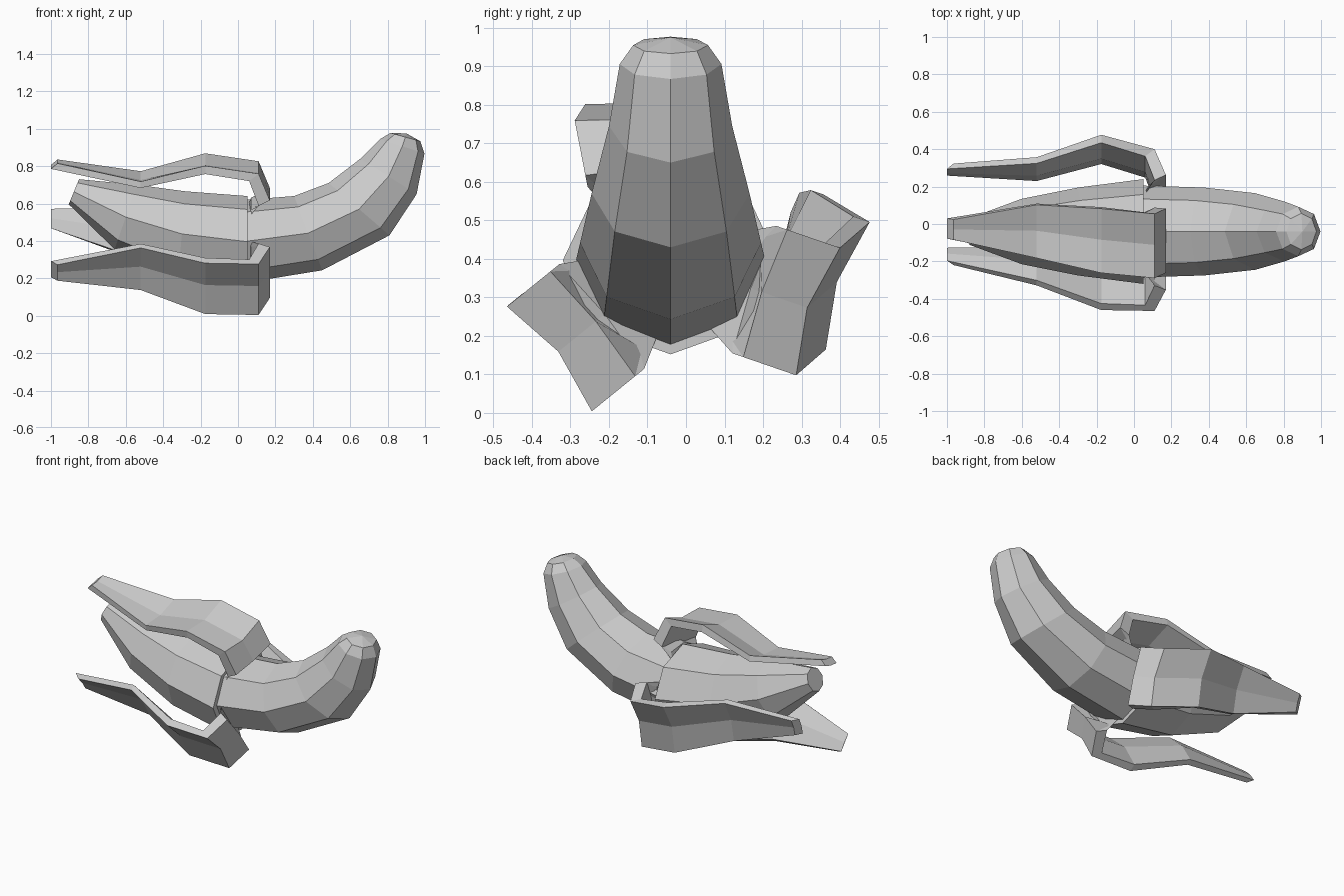
import bpy, bmesh, math
from mathutils import Vector

cube = bpy.data.objects.get("Cube")
if cube:
    bpy.data.objects.remove(cube)

AXIS_Y, AXIS_Z = -0.04, 0.395

grey = bpy.data.materials.new("plain grey")
grey.use_nodes = True
COLOUR = (0.6, 0.6, 0.6, 1)
grey.diffuse_color = COLOUR
for node in grey.node_tree.nodes:
    if node.type == 'BSDF_PRINCIPLED':
        node.inputs["Base Color"].default_value = COLOUR


def loft(name, rings, tip=None):
    """Skin closed rings of points, with a flat or pointed far end."""
    bm = bmesh.new()
    loops = [[bm.verts.new(p) for p in ring] for ring in rings]
    n = len(loops[0])
    for a, b in zip(loops, loops[1:]):
        for i in range(n):
            j = (i + 1) % n
            bm.faces.new((a[i], a[j], b[j], b[i]))
    bm.faces.new(loops[0])
    if tip:
        pole = bm.verts.new(tip)
        for i in range(n):
            bm.faces.new((loops[-1][i], loops[-1][(i + 1) % n], pole))
    else:
        bm.faces.new(loops[-1])
    bmesh.ops.recalc_face_normals(bm, faces=bm.faces)
    mesh = bpy.data.meshes.new(name)
    bm.to_mesh(mesh)
    bm.free()
    mesh.materials.append(grey)
    obj = bpy.data.objects.new(name, mesh)
    bpy.context.collection.objects.link(obj)
    return obj


def octagon(bottom, top, radius):
    """Tilted eight-sided ring through a bottom and a top point in x, z."""
    b, t = Vector(bottom), Vector(top)
    mid, half = (b + t) / 2, (t - b) / 2
    ring = []
    for i in range(8):
        a = i * math.pi / 4
        p = mid + half * math.cos(a)
        ring.append((p.x, AXIS_Y + radius * math.sin(a), p.y))
    return ring


# Curved skin, from the seam up to the rounded tip
loft("curved_skin", [
    octagon((0.05, 0.178), (0.05, 0.62), 0.245),
    octagon((0.45, 0.243), (0.30, 0.64), 0.235),
    octagon((0.81, 0.43), (0.485, 0.71), 0.205),
    octagon((0.955, 0.65), (0.655, 0.84), 0.16),
    octagon((0.997, 0.867), (0.76, 0.945), 0.132),
    octagon((0.975, 0.933), (0.815, 0.977), 0.097),
], tip=(0.90, AXIS_Y, 0.975))

# Exposed fruit, tapering to a blunt end
loft("fruit", [
    octagon((0.05, 0.152), (0.05, 0.64), 0.28),
    octagon((-0.32, 0.21), (-0.28, 0.665), 0.235),
    octagon((-0.66, 0.355), (-0.54, 0.70), 0.175),
    octagon((-0.905, 0.596), (-0.85, 0.73), 0.072),
])


def peel(name, degrees, wide, middle, end):
    """Folded strip; wide, middle and end are y, z centres along its length."""
    a = math.radians(degrees)
    out = Vector((0, math.cos(a), math.sin(a)))
    side = Vector((0, -math.sin(a), math.cos(a)))
    fwd = Vector((1, 0, 0))
    axis = Vector((0, AXIS_Y, AXIS_Z))
    # centre, half width, crease depth, forward and inward offset of the underside
    stations = [
        (axis + fwd * 0.07 + out * 0.20, 0.13, -0.04, -0.02, 0.05),
        (axis + fwd * 0.17 + out * 0.26, 0.175, 0.01, -0.06, 0.03),
        (axis + fwd * 0.11 + out * 0.405, 0.175, 0.03, -0.05, 0.04),
        (Vector((-0.175, *wide)), 0.175, 0.03, 0, 0.045),
        (Vector((-0.52, *middle)), 0.145, 0.02, 0, 0.035),
        (Vector((-0.965, *end)), 0.055, 0.005, -0.035, 0.03),
    ]
    rings = []
    for c, w, dip, df, di in stations:
        upper = [c + side * w, c - out * dip, c - side * w]
        lower = [p + fwd * df - out * di for p in reversed(upper)]
        rings.append(upper + lower)
    loft(name, rings)


# Three strips of skin folded back around the fruit
peel("top_peel", 101, (-0.09, 0.835), (-0.04, 0.745), (-0.03, 0.825))
peel("left_peel", -19, (0.42, 0.33), (0.31, 0.43), (0.305, 0.51))
peel("right_peel", 219, (-0.35, 0.145), (-0.237, 0.25), (-0.185, 0.23))
